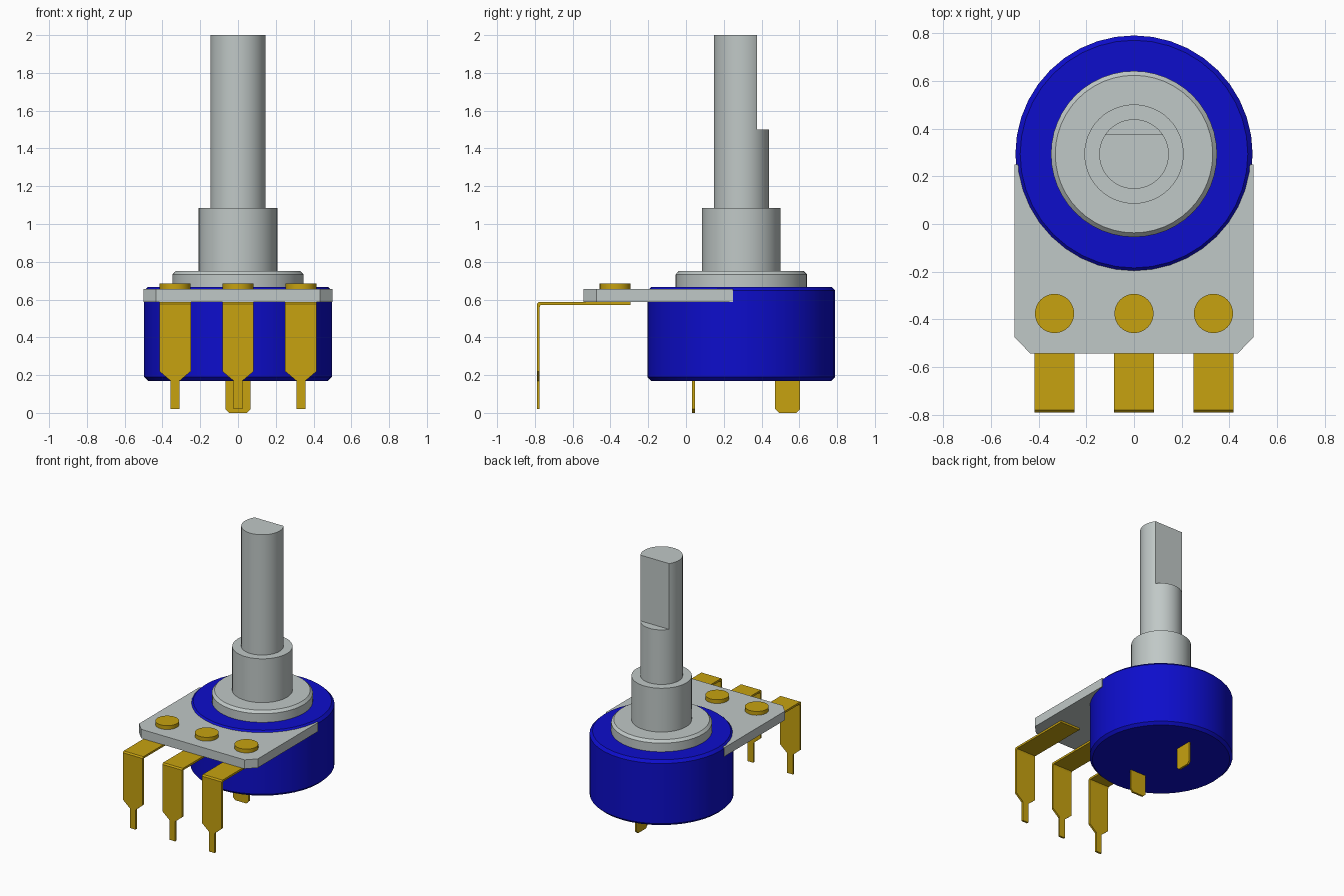
import bpy, bmesh, math
from mathutils import Vector

cube = bpy.data.objects.get("Cube")
if cube:
    bpy.data.objects.remove(cube, do_unlink=True)

AXIS_Y = 0.293      # y of the rotary axis
SHEET = 0.015       # thickness of the terminal metal


def material(name, rgb, rough=0.5):
    m = bpy.data.materials.new(name)
    m.use_nodes = True
    m.diffuse_color = (*rgb, 1)
    m.node_tree.nodes["Principled BSDF"].inputs["Base Color"].default_value = (*rgb, 1)
    m.node_tree.nodes["Principled BSDF"].inputs["Roughness"].default_value = rough
    return m


BLUE = material("blue plastic", (0.004, 0.004, 0.60))
GREY = material("light grey metal", (0.53, 0.58, 0.57))
GOLD = material("gold metal", (0.57, 0.36, 0.005))


def finish(bm, name, mat, smooth=False):
    bmesh.ops.recalc_face_normals(bm, faces=bm.faces)
    mesh = bpy.data.meshes.new(name)
    bm.to_mesh(mesh)
    bm.free()
    mesh.materials.append(mat)
    ob = bpy.data.objects.new(name, mesh)
    bpy.context.collection.objects.link(ob)
    if smooth:
        bpy.ops.object.select_all(action="DESELECT")
        ob.select_set(True)
        bpy.context.view_layer.objects.active = ob
        bpy.ops.object.shade_smooth_by_angle(angle=math.radians(30))
    return ob


def turned(name, mat, profile, x=0, y=AXIS_Y, steps=48):
    """Solid of revolution from (radius, z) points, capped at both ends."""
    bm = bmesh.new()
    rings = []
    for r, z in profile:
        angles = [math.tau * i / steps for i in range(steps)]
        rings.append([bm.verts.new((x + r * math.cos(a), y + r * math.sin(a), z)) for a in angles])
    for low, high in zip(rings, rings[1:]):
        for i in range(steps):
            j = (i + 1) % steps
            bm.faces.new((low[i], low[j], high[j], high[i]))
    bm.faces.new(rings[0])
    bm.faces.new(rings[-1])
    return finish(bm, name, mat, True)


def slab(name, mat, outline, origin, u, v, depth):
    """Flat outline in the u, v plane, extruded along depth."""
    bm = bmesh.new()
    o, u, v = Vector(origin), Vector(u), Vector(v)
    face = bm.faces.new([bm.verts.new(o + u * a + v * b) for a, b in outline])
    ext = bmesh.ops.extrude_face_region(bm, geom=[face])
    moved = [g for g in ext["geom"] if isinstance(g, bmesh.types.BMVert)]
    bmesh.ops.translate(bm, verts=moved, vec=depth)
    return finish(bm, name, mat)


def mirrored(half):
    """Complete a right-hand outline with its mirror image."""
    return half + [(-a, b) for a, b in reversed(half)]


X, Y, Z = (1, 0, 0), (0, 1, 0), (0, 0, 1)

# Housing, washer and threaded-bushing sleeve
turned("housing", BLUE, [(0.477, 0.17), (0.497, 0.19), (0.497, 0.647), (0.477, 0.667)], steps=40)
turned("washer", GREY, [(0.348, 0.66), (0.348, 0.733), (0.33, 0.752)])
turned("bushing", GREY, [(0.208, 0.74), (0.208, 1.085)])

# Shaft with a flat cut into its back
shaft = turned("shaft", GREY, [(0.146, 1.07), (0.146, 2.0)])
cutter = slab("flat_cutter", GREY, mirrored([(0.3, 1.5), (0.3, 2.2)]),
              (0, 0.375, 0), X, Z, (0, 0.3, 0))
cutter.hide_render = True
cutter.hide_viewport = True
cut = shaft.modifiers.new("flat", "BOOLEAN")
cut.operation = "DIFFERENCE"
cut.object = cutter
bpy.context.view_layer.objects.active = shaft
bpy.ops.object.modifier_apply(modifier=cut.name)
bpy.data.objects.remove(cutter, do_unlink=True)

# Terminal board with clipped front corners
slab("terminal_board", GREY, mirrored([(0.435, -0.542), (0.5, -0.475), (0.5, 0.25)]),
     (0, 0, 0.587), X, Y, (0, 0, 0.068))

# Three bent terminals, each with a rivet
for side, x in (("right", -0.333), ("middle", 0), ("left", 0.333)):
    turned(side + "_rivet", GOLD, [(0.082, 0.58), (0.082, 0.684)], x, -0.375, 32)
    # Arm profile with a small bend at the outer corner
    bend = [(-0.293, 0.587), (-0.78, 0.587), (-0.79, 0.577), (-0.79, 0.56),
            (-0.79 + SHEET, 0.56), (-0.77, 0.587 - SHEET), (-0.293, 0.587 - SHEET)]
    slab(side + "_terminal_arm", GOLD, bend, (x - 0.083, 0, 0), Y, Z, (0.166, 0, 0))
    leg = mirrored([(0.024, 0.02), (0.024, 0.17), (0.083, 0.22), (0.083, 0.56)])
    slab(side + "_terminal_leg", GOLD, leg, (x, -0.79, 0), X, Z, (0, SHEET, 0))

# Two locating tabs under the housing, at right angles to each other
tab = mirrored([(0.046, 0), (0.066, 0.02), (0.066, 0.18)])
slab("front_tab", GOLD, tab, (0, AXIS_Y - 0.26, 0), X, Z, (0, SHEET, 0))
slab("back_tab", GOLD, tab, (-SHEET / 2, AXIS_Y + 0.245, 0), Y, Z, (SHEET, 0, 0))
